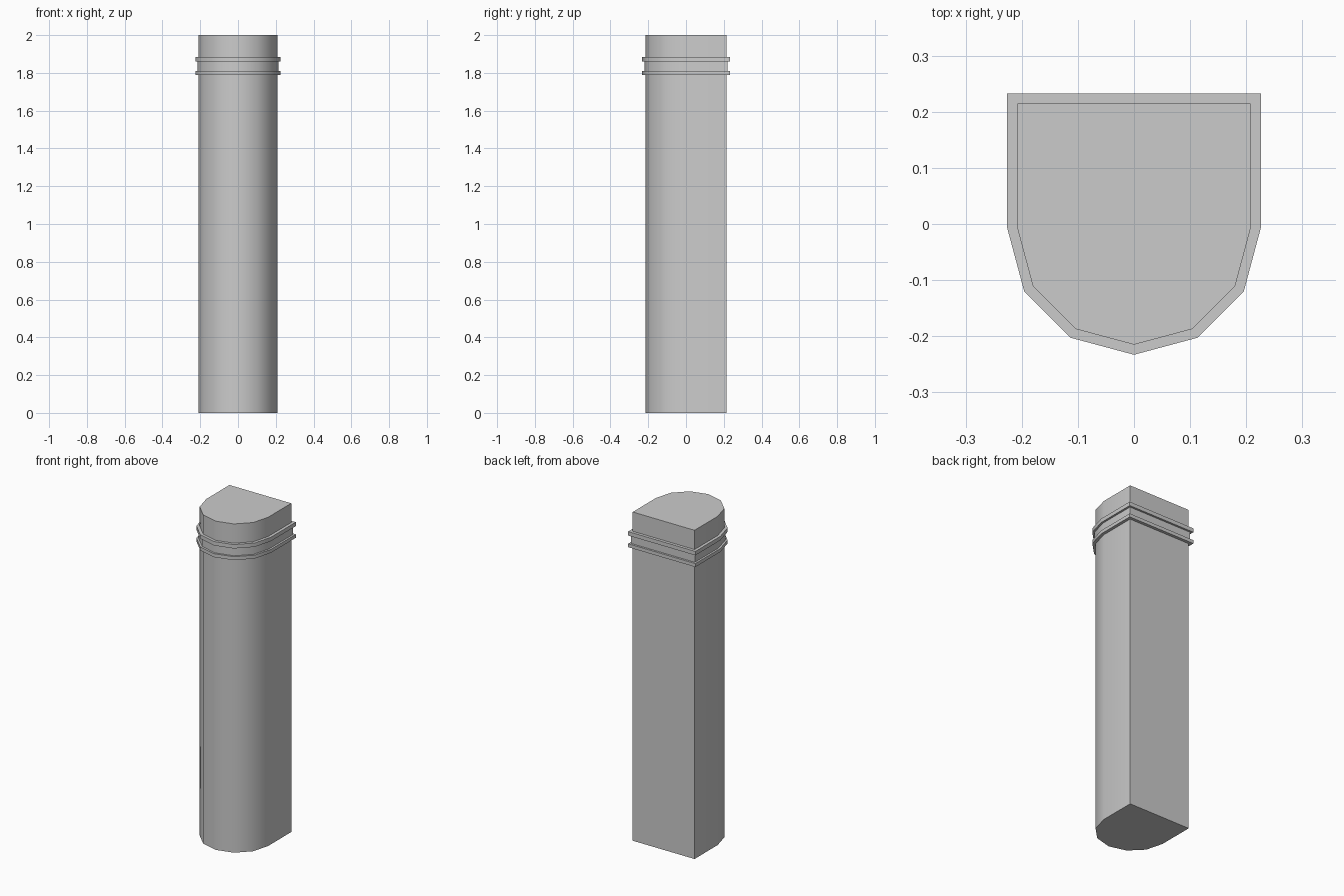
import bpy, bmesh, math

if "Cube" in bpy.data.objects:
    bpy.data.objects.remove(bpy.data.objects["Cube"])

R, BACK, CY = 0.208, 0.215, -0.007   # half width, back face, centre of the rounded front


def outline(d):
    """Square back with a six-sided half-round front, grown outward by d."""
    r = R + d
    pts = [(r, BACK + d), (-r, BACK + d)]
    for i in range(7):
        a = math.pi + i * math.pi / 6
        pts.append((r * math.cos(a), CY + r * math.sin(a)))
    return pts


# Side profile as (height, outward offset): shaft, two raised bands, neck, cap
profile = [(0, 0), (1.788, 0), (1.788, 0.018), (1.809, 0.018),
           (1.809, 0.006), (1.859, 0.006), (1.859, 0.018),
           (1.883, 0.018), (1.883, 0), (2.0, 0)]

# Stack the outlines and bridge them
bm = bmesh.new()
rings = [[bm.verts.new((x, y, z)) for x, y in outline(d)] for z, d in profile]
for low, high in zip(rings, rings[1:]):
    n = len(low)
    for i in range(n):
        j = (i + 1) % n
        bm.faces.new((low[i], low[j], high[j], high[i]))

# Flat bottom and top
bm.faces.new(rings[0][::-1])
bm.faces.new(rings[-1])
bmesh.ops.recalc_face_normals(bm, faces=bm.faces[:])

mesh = bpy.data.meshes.new("banded_column")
bm.to_mesh(mesh)
bm.free()
column = bpy.data.objects.new("banded_column", mesh)
bpy.context.collection.objects.link(column)

# Smooth the rounded front, keep the corners crisp
bpy.context.view_layer.objects.active = column
column.select_set(True)
bpy.ops.object.shade_smooth_by_angle(angle=math.radians(40))
